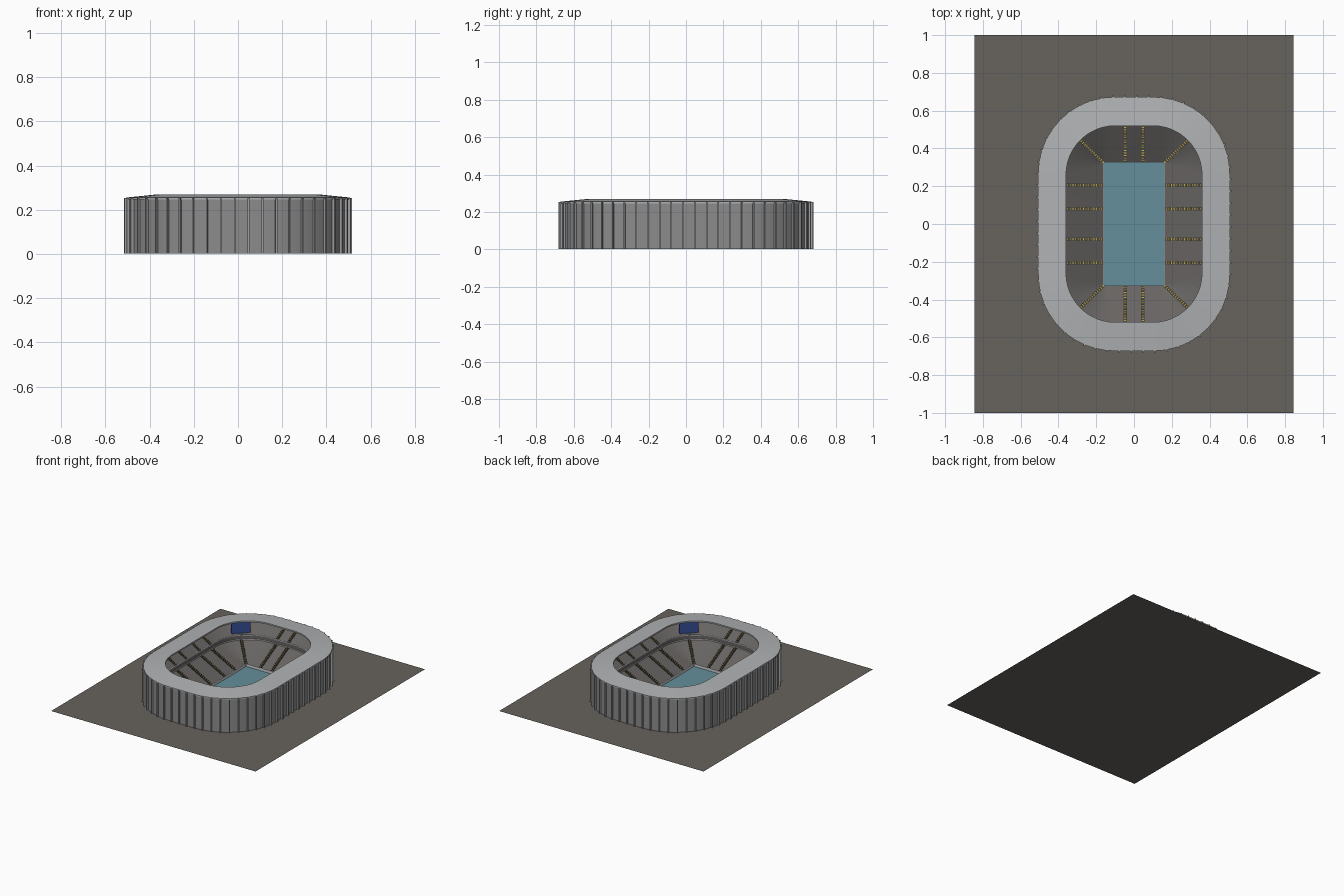
import bpy, bmesh, math
from mathutils import Vector

if "Cube" in bpy.data.objects:
    bpy.data.objects.remove(bpy.data.objects["Cube"])

def mat(name, srgb):
    m = bpy.data.materials.new(name)
    lin = [((c / 255 + 0.055) / 1.055) ** 2.4 for c in srgb]
    m.diffuse_color = (*lin, 1)
    m.use_nodes = True
    m.node_tree.nodes["Principled BSDF"].inputs["Base Color"].default_value = m.diffuse_color
    return m

GROUND = mat("warm dark grey", (103, 99, 94))
STAND = mat("stand grey", (103, 100, 98))
WALL = mat("wall grey", (140, 140, 141))
FIN = mat("fin grey", (160, 161, 163))
ROOF = mat("roof grey", (176, 178, 180))
FIELD = mat("teal", (100, 143, 155))
STEP = mat("dark step", (75, 74, 76))
YELLOW = mat("yellow", (200, 172, 62))
RAIL = mat("pale rail", (205, 206, 208))
BLUE = mat("screen blue", (52, 76, 150))

def finish(name, bm, mats, smooth=False):
    bmesh.ops.recalc_face_normals(bm, faces=bm.faces[:])
    me = bpy.data.meshes.new(name)
    bm.to_mesh(me)
    bm.free()
    for m in mats:
        me.materials.append(m)
    ob = bpy.data.objects.new(name, me)
    bpy.context.collection.objects.link(ob)
    if smooth:
        bpy.context.view_layer.objects.active = ob
        ob.select_set(True)
        bpy.ops.object.shade_smooth_by_angle(angle=math.radians(25))
        ob.select_set(False)
    return ob

SEG = 12
def ring(hx, hy, r):
    """Rounded rectangle, counter-clockwise."""
    pts = []
    for k, (sx, sy) in enumerate([(1, 1), (-1, 1), (-1, -1), (1, -1)]):
        for i in range(SEG + 1):
            a = math.pi / 2 * (k + i / SEG)
            pts.append((sx * (hx - r) + r * math.cos(a), sy * (hy - r) + r * math.sin(a)))
    return pts

def loft(name, profile, material):
    """Closed tube swept around the arena; profile = (hx, hy, r, z)."""
    bm = bmesh.new()
    rows = [[bm.verts.new((x, y, z)) for x, y in ring(hx, hy, r)] for hx, hy, r, z in profile]
    n = len(rows[0])
    for j in range(len(rows)):
        a, b = rows[j], rows[(j + 1) % len(rows)]
        for i in range(n):
            k = (i + 1) % n
            bm.faces.new((a[i], a[k], b[k], b[i]))
    return finish(name, bm, [material], True)

def box(bm, c, d, ld, lw, z0, z1, mi=0):
    """Box centred at c in plan, length ld along d, width lw across it."""
    d = Vector((d[0], d[1], 0)).normalized()
    p = Vector((-d.y, d.x, 0))
    c = Vector((c[0], c[1], 0))
    v = [bm.verts.new(c + d * (a * ld / 2) + p * (b * lw / 2) + Vector((0, 0, z)))
         for z in (z0, z1) for a, b in ((-1, -1), (1, -1), (1, 1), (-1, 1))]
    for f in ((3, 2, 1, 0), (4, 5, 6, 7), (0, 1, 5, 4), (1, 2, 6, 5), (2, 3, 7, 6), (3, 0, 4, 7)):
        bm.faces.new([v[i] for i in f]).material_index = mi

# ground sheet
bm = bmesh.new()
bm.faces.new([bm.verts.new(p) for p in ((-.845, -1, 0), (.845, -1, 0), (.845, 1, 0), (-.845, 1, 0))])
finish("ground", bm, [GROUND])

# playing field
bm = bmesh.new()
box(bm, (0, 0), (1, 0), .32, .65, .001, .01)
finish("field", bm, [FIELD])

# seating tiers
loft("lower_stand", [(.164, .329, .008, .001), (.164, .329, .008, .025),
                     (.365, .525, .265, .13), (.365, .525, .265, .001)], STAND)
loft("upper_stand", [(.366, .526, .266, .10), (.366, .526, .266, .162),
                     (.492, .657, .39, .235), (.492, .657, .39, .10)], STAND)

# pale rails around the field and tiers
loft("field_barrier", [(.16, .325, .005, .001), (.16, .325, .005, .03),
                       (.164, .329, .008, .03), (.164, .329, .008, .001)], RAIL)
for name, z in (("lower_tier_rail", .128), ("upper_tier_rail", .161)):
    loft(name, [(.362, .522, .262, z), (.362, .522, .262, z + .006),
                (.367, .527, .267, z + .006), (.367, .527, .267, z)], RAIL)

# outer wall and roof canopy
loft("outer_wall", [(.503, .668, .40, .001), (.503, .668, .40, .25),
                    (.493, .658, .39, .25), (.493, .658, .39, .001)], WALL)
loft("roof", [(.507, .672, .404, .255), (.36, .52, .26, .27),
              (.36, .52, .26, .26), (.507, .672, .404, .246)], ROOF)

# vertical fins evenly spaced around the wall
bm = bmesh.new()
path = [Vector(p) for p in ring(.508, .673, .405)]
total = sum((path[i] - path[i - 1]).length for i in range(len(path)))
COUNT = 64
step = total / COUNT
dist = step / 2
for i in range(len(path)):
    a, b = path[i], path[(i + 1) % len(path)]
    ln = (b - a).length
    while dist < ln:
        t = (b - a) / ln
        box(bm, a + t * dist, (t.y, -t.x), .015, .008, .001, .254)
        dist += step
    dist -= ln
finish("wall_fins", bm, [FIN])

# aisle stairs: start, end, heights; mirrored to all sides
bm = bmesh.new()
def stair(p, q, z0, z1, n):
    p, q = Vector(p), Vector(q)
    d = q - p
    tread = d.length / n
    for i in range(n):
        c = p + d * ((i + .5) / n)
        z = z0 + (z1 - z0) * (i + 1) / n
        box(bm, c, d, tread, .018, z - .014, z + .002)
        box(bm, c - d.normalized() * tread * .25, d, tread * .4, .016, z + .001, z + .0035, 1)

LOW, UP = (.025, .13), (.162, .23)
for sx in (1, -1):
    for sy in (1, -1):
        for y in (.08, .205):
            stair((sx * .166, sy * y), (sx * .36, sy * y), *LOW, 14)
            stair((sx * .37, sy * y), (sx * .485, sy * y), *UP, 9)
        stair((sx * .047, sy * .331), (sx * .047, sy * .52), *LOW, 14)
        stair((sx * .047, sy * .53), (sx * .047, sy * .65), *UP, 9)
        stair((sx * .162, sy * .326), (sx * .284, sy * .444), *LOW, 13)
        stair((sx * .292, sy * .452), (sx * .37, sy * .53), *UP, 8)
finish("aisle_stairs", bm, [STEP, YELLOW])

# two corner screens hung under the roof
for name, s in (("back_left_screen", 1), ("front_right_screen", -1)):
    bm = bmesh.new()
    box(bm, (-.30 * s, .46 * s), (1, -1), .012, .13, .172, .257)
    finish(name, bm, [BLUE])
